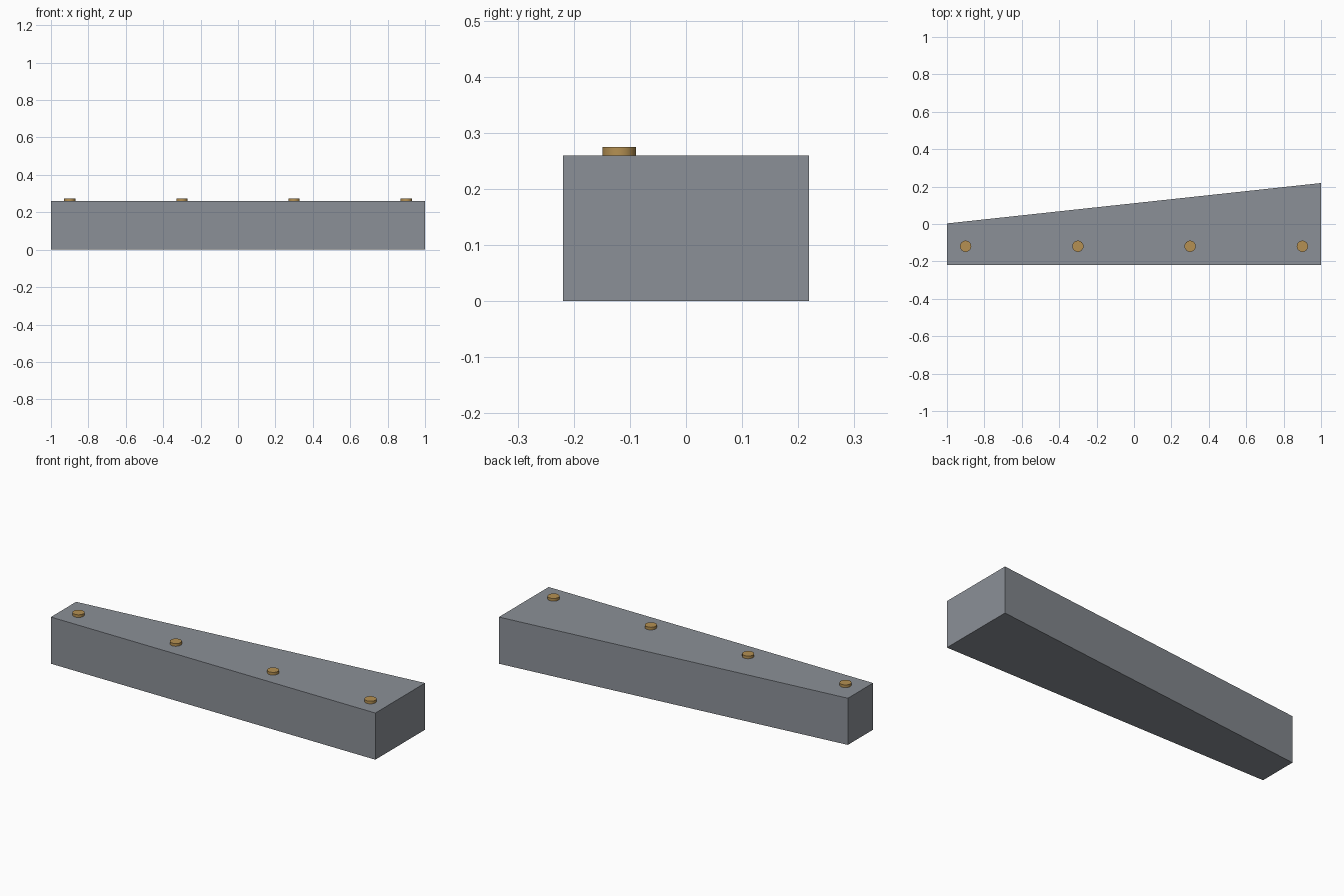
import bpy
import bmesh

cube = bpy.data.objects.get("Cube")
if cube:
    bpy.data.objects.remove(cube, do_unlink=True)


def make_material(name, colour):
    mat = bpy.data.materials.new(name)
    mat.use_nodes = True
    mat.diffuse_color = colour
    mat.node_tree.nodes["Principled BSDF"].inputs["Base Color"].default_value = colour
    return mat


grey = make_material("slate grey", (0.26, 0.28, 0.31, 1))
brass = make_material("brass", (0.46, 0.28, 0.085, 1))

HEIGHT = 0.26
HALF_DEPTH = 0.219

# Tapered block: plan outline extruded upward
outline = [(-1, -HALF_DEPTH), (1, -HALF_DEPTH), (1, HALF_DEPTH), (-1, 0.003)]
bm = bmesh.new()
base = bm.faces.new([bm.verts.new((x, y, 0)) for x, y in outline])
top = bmesh.ops.extrude_face_region(bm, geom=[base])["geom"]
bmesh.ops.translate(bm, vec=(0, 0, HEIGHT),
                    verts=[v for v in top if isinstance(v, bmesh.types.BMVert)])
bmesh.ops.recalc_face_normals(bm, faces=bm.faces)
mesh = bpy.data.meshes.new("tapered_block")
bm.to_mesh(mesh)
bm.free()
mesh.materials.append(grey)
block = bpy.data.objects.new("tapered_block", mesh)
bpy.context.collection.objects.link(block)

# Row of brass studs along the front edge
STUD_HEIGHT = 0.015
for i in range(4):
    bpy.ops.mesh.primitive_cylinder_add(
        vertices=32, radius=0.03, depth=STUD_HEIGHT,
        location=(-0.9 + 0.6 * i, -0.119, HEIGHT + STUD_HEIGHT / 2))
    stud = bpy.context.object
    stud.name = f"stud_{i + 1}"
    stud.data.materials.append(brass)
    bpy.ops.object.shade_smooth_by_angle()
